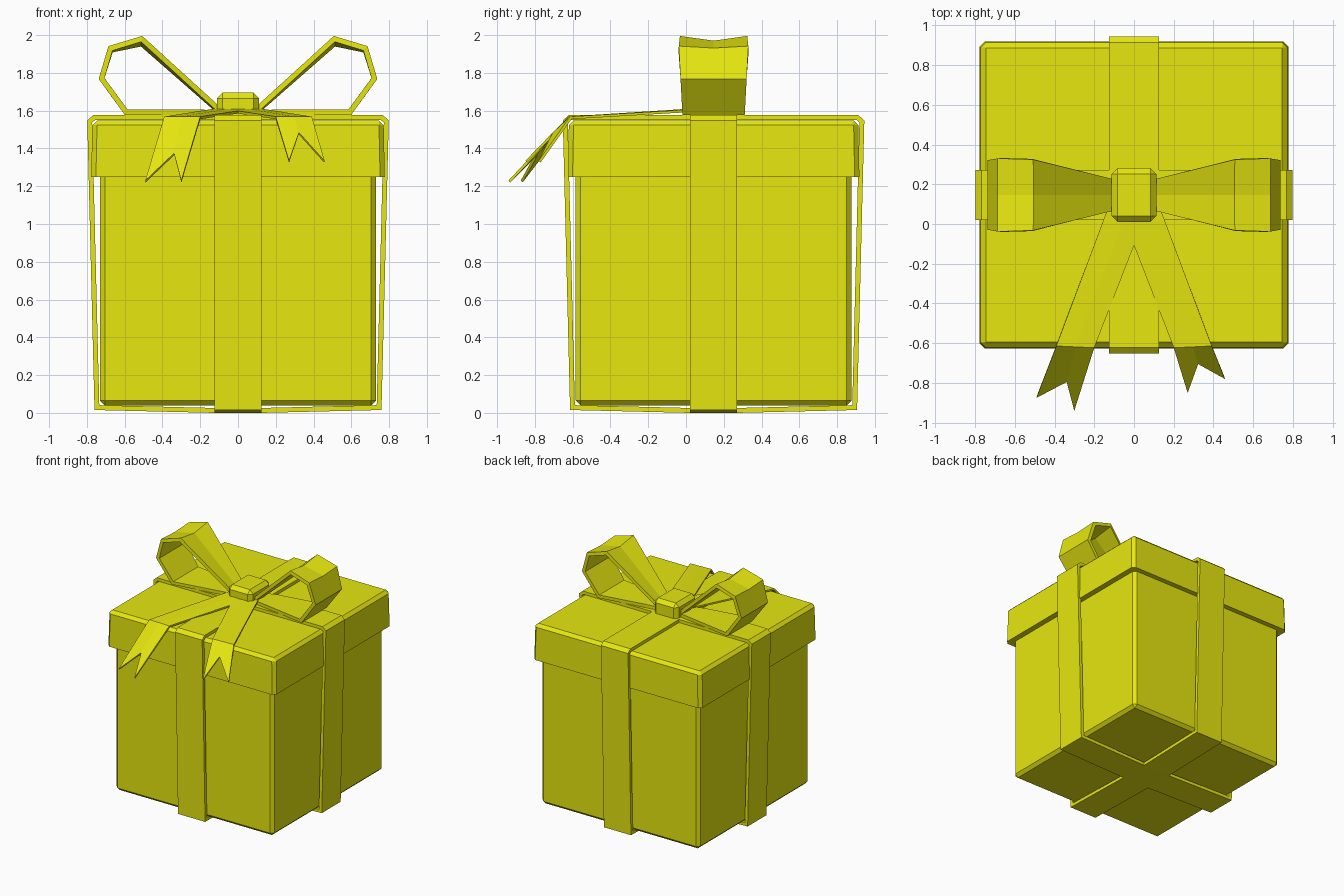
import bpy, bmesh

if "Cube" in bpy.data.objects:
    bpy.data.objects.remove(bpy.data.objects["Cube"])

CY = 0.146  # centre of the box along y (the bow tails reach further forward)

yellow = bpy.data.materials.new("ribbon yellow")
yellow.diffuse_color = (0.8, 0.8, 0.005, 1)
yellow.use_nodes = True
yellow.node_tree.nodes["Principled BSDF"].inputs["Base Color"].default_value = yellow.diffuse_color


def finish(name, bm):
    bmesh.ops.recalc_face_normals(bm, faces=bm.faces)
    me = bpy.data.meshes.new(name)
    bm.to_mesh(me)
    bm.free()
    me.materials.append(yellow)
    ob = bpy.data.objects.new(name, me)
    bpy.context.collection.objects.link(ob)
    return ob


def block(name, hx, hy, z0, z1, bevel, taper=1.0, rule=lambda e: True):
    """Box centred on the gift, tapered at the top, chamfered where rule holds."""
    bm = bmesh.new()
    bmesh.ops.create_cube(bm, size=2)
    for v in bm.verts:
        k = taper if v.co.z > 0 else 1
        v.co = (v.co.x * hx * k, CY + v.co.y * hy * k, z1 if v.co.z > 0 else z0)
    edges = [e for e in bm.edges if rule(e)]
    bmesh.ops.bevel(bm, geom=edges, offset=bevel, segments=1, affect='EDGES')
    return finish(name, bm)


def sheet(name, rows, thick, closed=False):
    """Thin sheet through rows of points, thickened evenly to both sides."""
    bm = bmesh.new()
    vs = [[bm.verts.new(p) for p in r] for r in rows]
    n = len(vs)
    for i in range(n if closed else n - 1):
        a, b = vs[i], vs[(i + 1) % n]
        for j in range(len(a) - 1):
            bm.faces.new((a[j], a[j + 1], b[j + 1], b[j]))
    ob = finish(name, bm)
    m = ob.modifiers.new("thickness", 'SOLIDIFY')
    m.thickness, m.offset, m.use_even_offset = thick, 0, True
    return ob


# Box and lid
block("box_body", 0.73, 0.73, 0.04, 1.30, 0.025)
block("lid", 0.777, 0.772, 1.25, 1.548, 0.025, 0.992,
      lambda e: any(v.co.z > 1.4 for v in e.verts))

# Two ribbon bands wrapped around the box
half = [(0.125, 0.013), (0.747, 0.028), (0.785, 1.543), (0.762, 1.563)]
path = half + [(-u, z) for u, z in reversed(half)]
w = 0.125
sheet("ribbon_band_side_to_side",
      [[(u, CY - w, z), (u, CY + w, z)] for u, z in path], 0.026, True)
sheet("ribbon_band_front_to_back",
      [[(-w, CY + u, z), (w, CY + u, z)] for u, z in path], 0.026, True)

# Bow loops: x, z, half width, inward dip of the centre crease
loop = [(0.07, 1.59, 0.07, 0), (0.11, 1.615, 0.08, 0.01), (0.51, 1.98, 0.18, 0.025),
        (0.675, 1.93, 0.185, 0.01), (0.722, 1.77, 0.175, 0), (0.592, 1.592, 0.165, 0),
        (0.2, 1.592, 0.10, 0), (0.07, 1.585, 0.07, 0)]
bow = sheet("bow_loops", [[(x, CY - h, z), (x, CY, z - d), (x, CY + h, z)]
                          for x, z, h, d in loop], 0.028)
bow.modifiers.new("mirror", 'MIRROR')

# Bow knot
block("bow_knot", 0.112, 0.136, 1.56, 1.695, 0.03, 1.0,
      lambda e: any(v.co.z > 1.6 for v in e.verts))


# Tails: start under the knot, fold over the lid edge, end in a notch
def tail(name, s, tips, notch):
    start = [(s * 0.105, 0.15, 1.607), (0, 0.15, 1.612), (-s * 0.10, 0.15, 1.607)]
    fold = [(s * 0.39, -0.61, 1.562), (s * 0.295, -0.615, 1.562), (s * 0.20, -0.62, 1.562)]
    sheet(name, [start, fold, [tips[0], notch, tips[1]]], 0.014)


tail("left_tail", -1, [(-0.49, -0.87, 1.225), (-0.30, -0.935, 1.225)], (-0.338, -0.79, 1.37))
tail("right_tail", 1, [(0.457, -0.775, 1.33), (0.27, -0.845, 1.33)], (0.322, -0.70, 1.48))
